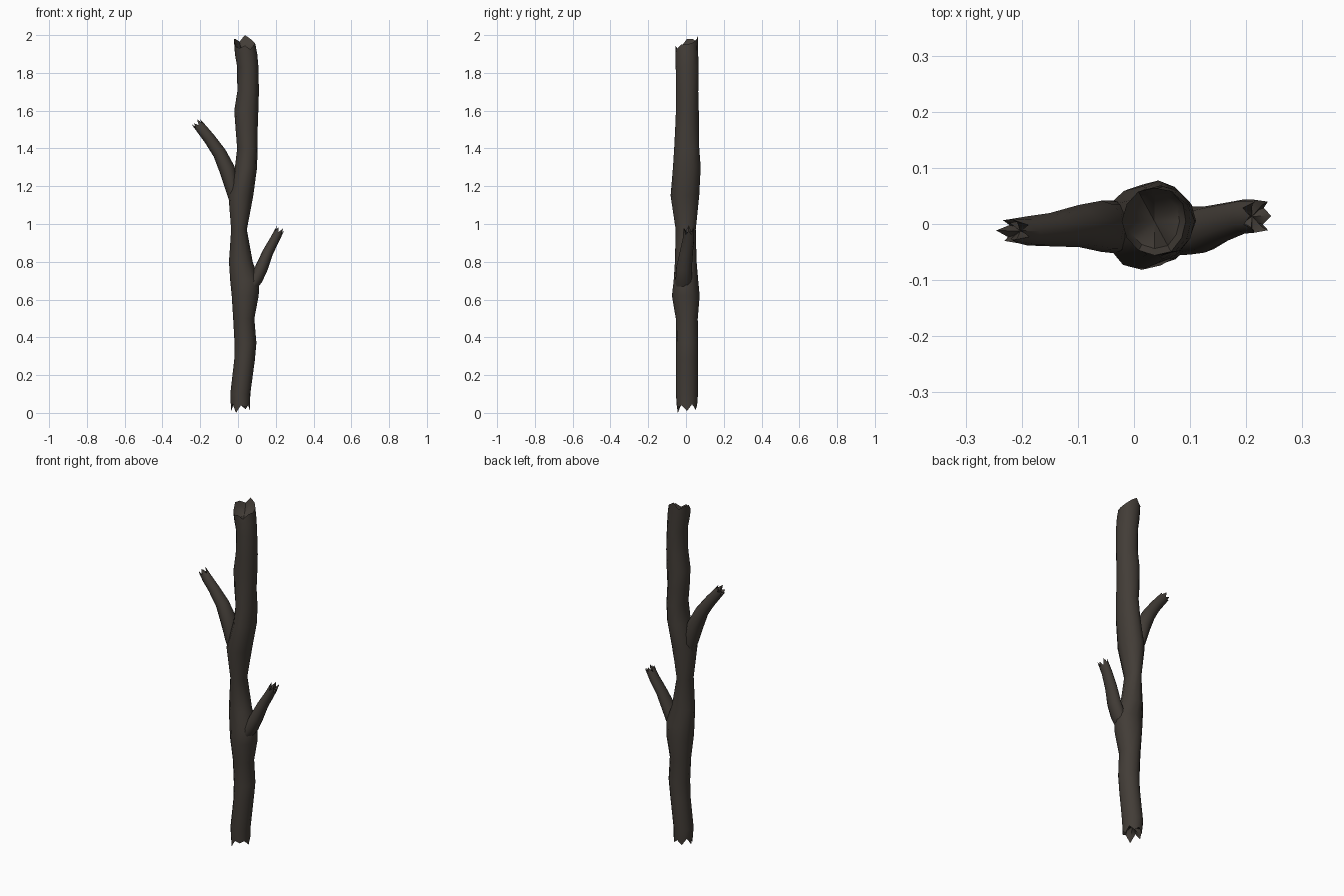
import bpy, bmesh, math, random
from mathutils import Vector

random.seed(4)
SIDES = 12

bark = bpy.data.materials.new("bark")
bark.diffuse_color = (0.055, 0.046, 0.038, 1)


def frame(pts, i, flat):
    """Ring axes and direction at path point i."""
    if flat:
        return Vector((1, 0, 0)), Vector((0, 1, 0)), Vector((0, 0, 1))
    t = (pts[min(i + 1, len(pts) - 1)] - pts[max(i - 1, 0)]).normalized()
    u = Vector((0, 1, 0)).cross(t).normalized()
    return u, t.cross(u), t


def limb(name, rings, flat, start_jag=None, end_jag=None, depth=0.04):
    """Tube through (x, y, z, ru, rv) rings; jag lists push the end rims along the axis."""
    bm = bmesh.new()
    pts = [Vector(r[:3]) for r in rings]
    loops = []
    for i, r in enumerate(rings):
        u, v, t = frame(pts, i, flat)
        jag = start_jag if i == 0 else end_jag if i == len(rings) - 1 else None
        loop = []
        for k in range(SIDES):
            a = 2 * math.pi * k / SIDES
            s = random.uniform(0.97, 1.03)
            p = pts[i] + u * math.cos(a) * r[3] * s + v * math.sin(a) * r[4] * s
            if jag:
                p += t * jag[k]
            loop.append(bm.verts.new(p))
        loops.append(loop)
    for a, b in zip(loops, loops[1:]):
        for k in range(SIDES):
            n = (k + 1) % SIDES
            bm.faces.new((a[k], a[n], b[n], b[k]))
    # splintered ends: inner rim and hollowed cap
    for i, sign in ((0, 1), (len(rings) - 1, -1)):
        t = frame(pts, i, flat)[2]
        rim = loops[i]
        mid = sum((w.co for w in rim), Vector()) / SIDES
        inner = [bm.verts.new(mid.lerp(w.co, 0.8) + t * sign * depth * 0.6) for w in rim]
        c = bm.verts.new(mid + t * sign * depth)
        for k in range(SIDES):
            n = (k + 1) % SIDES
            bm.faces.new((rim[k], rim[n], inner[n], inner[k]))
            bm.faces.new((inner[k], inner[n], c))
    bmesh.ops.recalc_face_normals(bm, faces=bm.faces)
    me = bpy.data.meshes.new(name)
    bm.to_mesh(me)
    bm.free()
    me.materials.append(bark)
    ob = bpy.data.objects.new(name, me)
    bpy.context.collection.objects.link(ob)
    bpy.context.view_layer.objects.active = ob
    ob.select_set(True)
    bpy.ops.object.shade_smooth_by_angle(angle=math.radians(45))
    ob.select_set(False)


# trunk profile: z, left x, right x, front y, back y
trunk = [
    (0.03, -0.035, 0.065, -0.050, 0.060), (0.10, -0.040, 0.066, -0.053, 0.062),
    (0.28, -0.020, 0.088, -0.053, 0.062), (0.37, -0.018, 0.096, -0.053, 0.062),
    (0.50, -0.024, 0.088, -0.055, 0.062), (0.62, -0.035, 0.110, -0.074, 0.072),
    (0.70, -0.040, 0.115, -0.066, 0.064), (0.80, -0.048, 0.078, -0.057, 0.055),
    (0.97, -0.035, 0.048, -0.056, 0.052), (1.15, -0.052, 0.080, -0.082, 0.070),
    (1.30, -0.015, 0.102, -0.070, 0.078), (1.40, -0.003, 0.104, -0.062, 0.072),
    (1.50, -0.013, 0.104, -0.057, 0.067), (1.60, -0.018, 0.107, -0.055, 0.066),
    (1.70, -0.003, 0.109, -0.055, 0.066), (1.83, -0.003, 0.107, -0.055, 0.066),
    (1.90, -0.015, 0.102, -0.056, 0.066), (1.95, -0.021, 0.094, -0.056, 0.066),
]
rings = [((l + r) / 2, (f + b) / 2, z, (r - l) / 2, (b - f) / 2) for z, l, r, f, b in trunk]
limb("trunk", rings, True,
     [-0.02, 0.015, -0.01, 0.01, -0.015, 0.02, -0.02, 0.02, -0.03, 0.01, 0.0, 0.01],
     [0.0, 0.01, 0.03, 0.05, 0.015, 0.03, 0.03, -0.01, -0.02, -0.005, -0.025, 0.0])

# side branches, starting inside the trunk
tip = [0.012, -0.012, 0.02, -0.008, 0.015, -0.015, 0.018, -0.012, 0.01, -0.01, 0.02, -0.015]
limb("left_branch", [
    (-0.015, -0.005, 1.12, 0.028, 0.035), (-0.035, -0.005, 1.20, 0.036, 0.046),
    (-0.058, -0.004, 1.29, 0.043, 0.045), (-0.098, -0.004, 1.375, 0.036, 0.037),
    (-0.150, -0.010, 1.45, 0.031, 0.030), (-0.190, -0.013, 1.50, 0.029, 0.026),
    (-0.214, -0.012, 1.53, 0.026, 0.021)], False, None, tip, 0.02)
limb("right_branch", [
    (0.065, -0.015, 0.66, 0.030, 0.040), (0.098, -0.013, 0.71, 0.034, 0.043),
    (0.125, -0.010, 0.77, 0.034, 0.040), (0.158, 0.002, 0.85, 0.029, 0.034),
    (0.195, 0.013, 0.92, 0.025, 0.031), (0.219, 0.014, 0.965, 0.023, 0.029)],
     False, None, tip, 0.02)
